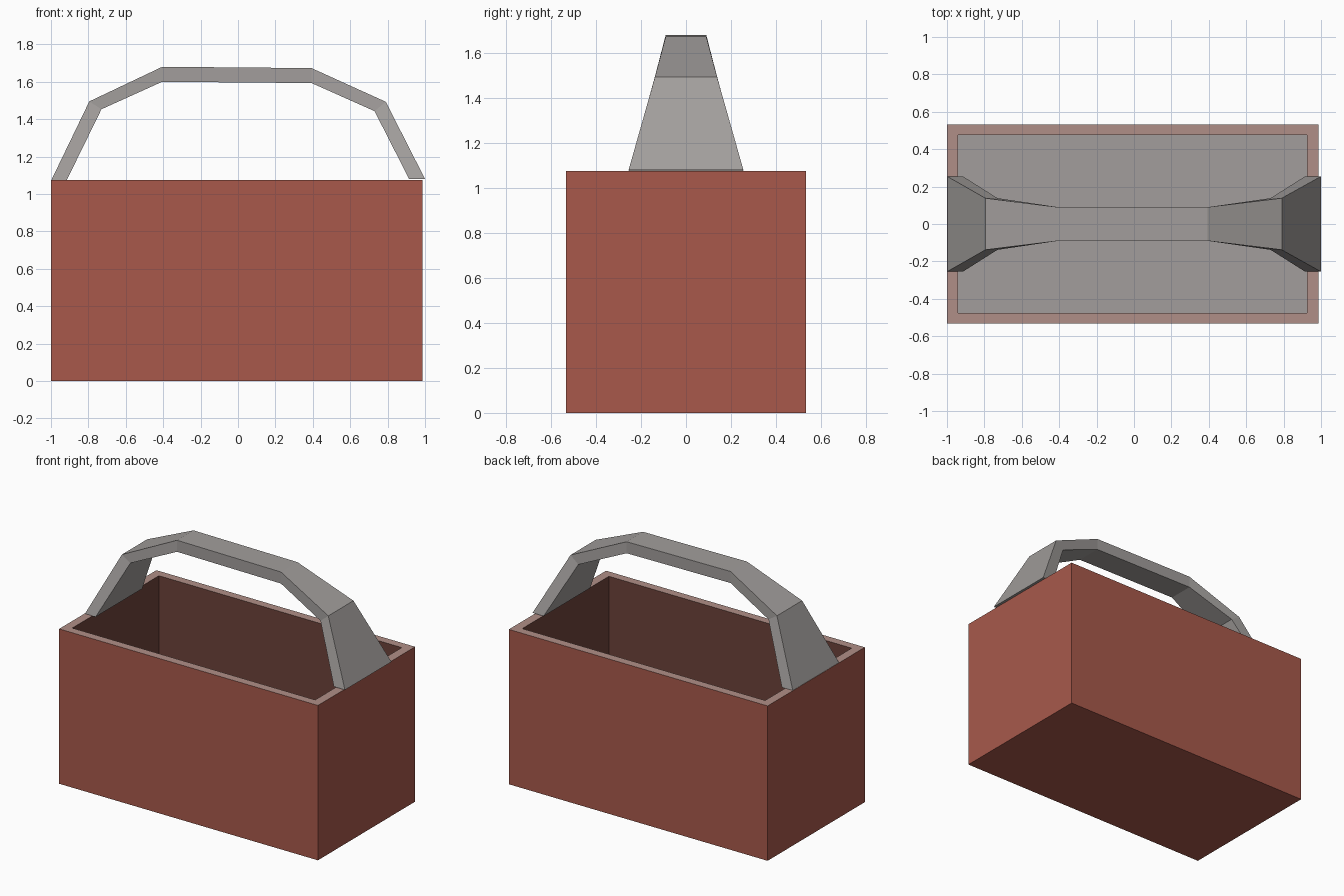
import bpy, bmesh

if "Cube" in bpy.data.objects:
    bpy.data.objects.remove(bpy.data.objects["Cube"])


def srgb(r, g, b):
    lin = lambda c: c / 12.92 if c <= 0.04045 else ((c + 0.055) / 1.055) ** 2.4
    return (*[lin(c / 255) for c in (r, g, b)], 1.0)


def material(name, *rgb):
    m = bpy.data.materials.new(name)
    m.diffuse_color = srgb(*rgb)
    m.use_nodes = True
    m.node_tree.nodes["Principled BSDF"].inputs["Base Color"].default_value = m.diffuse_color
    return m


RED = material("brick red", 168, 89, 75)
RIM = material("dusty pink", 176, 143, 135)
DARK = material("dark brown", 109, 66, 58)
GREY = material("warm grey", 162, 158, 156)


def finish(name, bm, mats):
    mesh = bpy.data.meshes.new(name)
    bm.to_mesh(mesh)
    bm.free()
    for m in mats:
        mesh.materials.append(m)
    ob = bpy.data.objects.new(name, mesh)
    bpy.context.collection.objects.link(ob)
    return ob


def ring(bm, x0, x1, y0, y1, z):
    return [bm.verts.new((x, y, z)) for x, y in ((x0, y0), (x1, y0), (x1, y1), (x0, y1))]


def bridge(bm, a, b, mat):
    n = len(a)
    for i in range(n):
        j = (i + 1) % n
        bm.faces.new((a[i], a[j], b[j], b[i])).material_index = mat


# Open box: outer walls, rim, inner walls, floor
bm = bmesh.new()
outer = (-1.0, 0.987, -0.533, 0.533)
inner = (-0.94, 0.925, -0.475, 0.475)
rings = [ring(bm, *outer, 0), ring(bm, *outer, 1.075),
         ring(bm, *inner, 1.075), ring(bm, *inner, 0.06)]
for i in range(3):
    bridge(bm, rings[i], rings[i + 1], i)
bm.faces.new(rings[0][::-1]).material_index = 0
bm.faces.new(rings[3]).material_index = 3
bmesh.ops.recalc_face_normals(bm, faces=bm.faces)
finish("box", bm, [RED, RIM, DARK, GREY])

# Arched handle: outer x, z, inner x, z, half width at each bend
sections = [(-1.0, 1.07, -0.915, 1.075, 0.255),
            (-0.795, 1.495, -0.73, 1.453, 0.138),
            (-0.405, 1.68, -0.405, 1.60, 0.09),
            (0.393, 1.673, 0.393, 1.593, 0.09),
            (0.79, 1.493, 0.73, 1.443, 0.138),
            (1.0, 1.08, 0.915, 1.08, 0.255)]
bm = bmesh.new()
loops = [[bm.verts.new(p) for p in ((ox, -w, oz), (ox, w, oz), (ix, w, iz), (ix, -w, iz))]
         for ox, oz, ix, iz, w in sections]
for a, b in zip(loops, loops[1:]):
    bridge(bm, a, b, 0)
bm.faces.new(loops[0])
bm.faces.new(loops[-1][::-1])
bmesh.ops.recalc_face_normals(bm, faces=bm.faces)
finish("handle", bm, [GREY])
